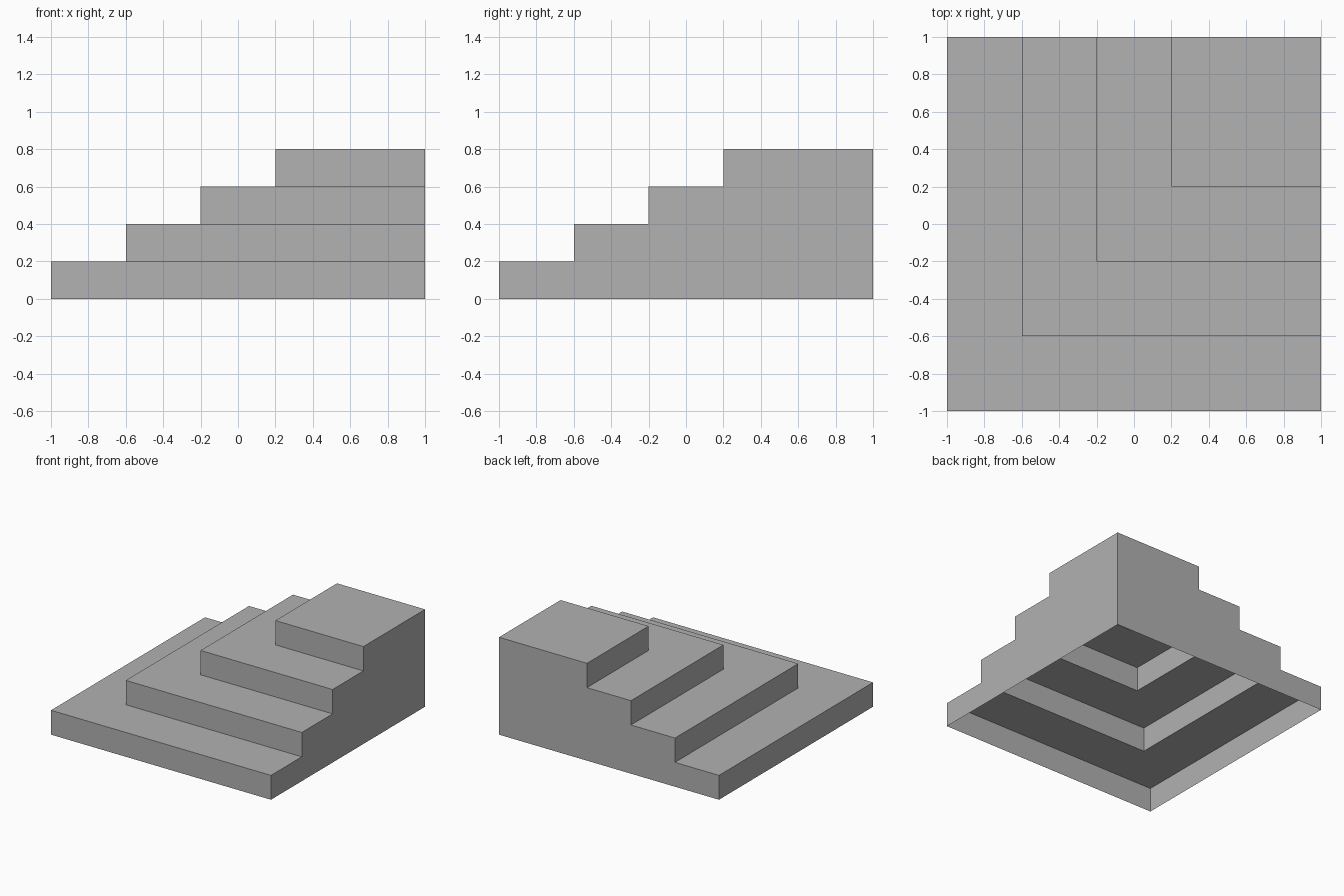
import bpy

cube = bpy.data.objects.get("Cube")
if cube:
    bpy.data.objects.remove(cube, do_unlink=True)

# One flat grey for the whole model
grey = bpy.data.materials.new("plain_grey")
grey.use_nodes = True
colour = (0.445, 0.445, 0.445, 1)
grey.diffuse_color = colour
grey.node_tree.nodes["Principled BSDF"].inputs["Base Color"].default_value = colour


def make_part(name, polygons):
    """Build an object from a list of polygons, each a list of points."""
    points = [p for poly in polygons for p in poly]
    faces, start = [], 0
    for poly in polygons:
        faces.append(range(start, start + len(poly)))
        start += len(poly)
    mesh = bpy.data.meshes.new(name)
    mesh.from_pydata(points, [], [list(f) for f in faces])
    mesh.materials.append(grey)
    obj = bpy.data.objects.new(name, mesh)
    bpy.context.collection.objects.link(obj)
    return obj


STEPS = 4
RISE = 0.2
RUN = 0.4
EDGE = 1.0
starts = [-EDGE + RUN * i for i in range(STEPS)]

# Steps: two risers and a tread around the tall corner, hollow underneath
for i, a in enumerate(starts):
    low, high = RISE * i, RISE * (i + 1)
    front_riser = [(a, a, low), (EDGE, a, low), (EDGE, a, high), (a, a, high)]
    side_riser = [(a, EDGE, low), (a, a, low), (a, a, high), (a, EDGE, high)]
    if i < STEPS - 1:
        b = starts[i + 1]
        outline = [(a, a), (EDGE, a), (EDGE, b), (b, b), (b, EDGE), (a, EDGE)]
    else:
        outline = [(a, a), (EDGE, a), (EDGE, EDGE), (a, EDGE)]
    tread = [(x, y, high) for x, y in outline]
    make_part(f"step_{i + 1}", [front_riser, side_riser, tread])

# Walls: stepped profile closing the two tall sides
profile = [(EDGE, 0), (EDGE, RISE * STEPS)]
for i in reversed(range(STEPS)):
    profile += [(starts[i], RISE * (i + 1)), (starts[i], RISE * i)]
make_part("left_wall", [[(EDGE, s, z) for s, z in profile]])
make_part("back_wall", [[(s, EDGE, z) for s, z in reversed(profile)]])
